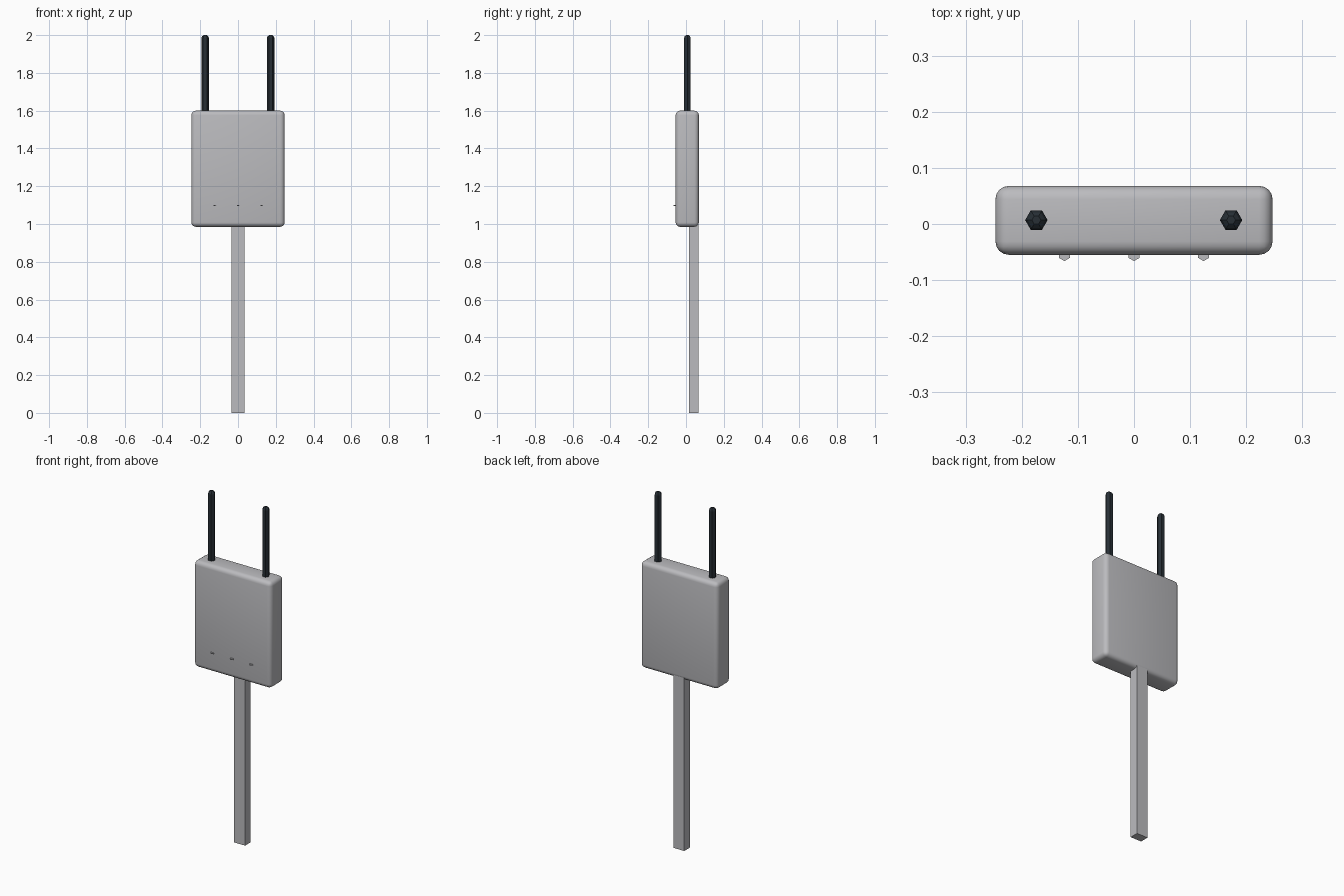
import bpy, bmesh, math
from mathutils import Matrix

if "Cube" in bpy.data.objects:
    bpy.data.objects.remove(bpy.data.objects["Cube"])


def material(name, rgb):
    m = bpy.data.materials.new(name)
    m.diffuse_color = (*rgb, 1)
    m.use_nodes = True
    m.node_tree.nodes["Principled BSDF"].inputs["Base Color"].default_value = m.diffuse_color
    return m


GREY = material("light grey", (0.50, 0.50, 0.52))
DARK = material("dark slate", (0.020, 0.028, 0.036))


def finish(name, bm, mat, smooth=None):
    bmesh.ops.recalc_face_normals(bm, faces=bm.faces)
    me = bpy.data.meshes.new(name)
    bm.to_mesh(me)
    bm.free()
    me.materials.append(mat)
    ob = bpy.data.objects.new(name, me)
    bpy.context.collection.objects.link(ob)
    if smooth:
        bpy.ops.object.select_all(action='DESELECT')
        ob.select_set(True)
        bpy.context.view_layer.objects.active = ob
        bpy.ops.object.shade_smooth_by_angle(angle=math.radians(smooth))
    return ob


def box(name, lo, hi, mat, bevel=0):
    bm = bmesh.new()
    bmesh.ops.create_cube(bm, size=1)
    for v in bm.verts:
        v.co = [l + (h - l) * (c + 0.5) for l, h, c in zip(lo, hi, v.co)]
    if bevel:
        bmesh.ops.bevel(bm, geom=bm.edges[:], offset=bevel, segments=4,
                        profile=0.5, affect='EDGES')
    return finish(name, bm, mat, 40 if bevel else None)


def hex_prism(name, profile, x, y, turn, mat):
    """Six-sided solid from (radius, z) rings."""
    bm = bmesh.new()
    rings = []
    for r, z in profile:
        rings.append([bm.verts.new((x + r * math.cos(turn + i * math.pi / 3),
                                    y + r * math.sin(turn + i * math.pi / 3), z))
                      for i in range(6)])
    for a, b in zip(rings, rings[1:]):
        for i in range(6):
            j = (i + 1) % 6
            bm.faces.new((a[i], a[j], b[j], b[i]))
    bm.faces.new(rings[0])
    bm.faces.new(rings[-1])
    return finish(name, bm, mat)


# Rounded housing
box("housing", (-0.247, -0.055, 0.985), (0.247, 0.068, 1.6), GREY, 0.024)

# Mounting post
box("post", (-0.035, 0.015, 0), (0.035, 0.066, 1.02), GREY)

# Antennas with rounded tips
for side, x in (("left", -0.174), ("right", 0.173)):
    hex_prism(side + "_antenna",
              [(0.02, 1.58), (0.02, 1.985), (0.016, 1.994), (0.008, 2.0)],
              x, 0.007, 0, DARK)

# Three small studs on the front
for i, x in enumerate((-0.124, 0, 0.124)):
    hex_prism(f"front_stud_{i + 1}", [(0.011, 1.095), (0.011, 1.101)],
              x, -0.055, math.pi / 6, GREY)
